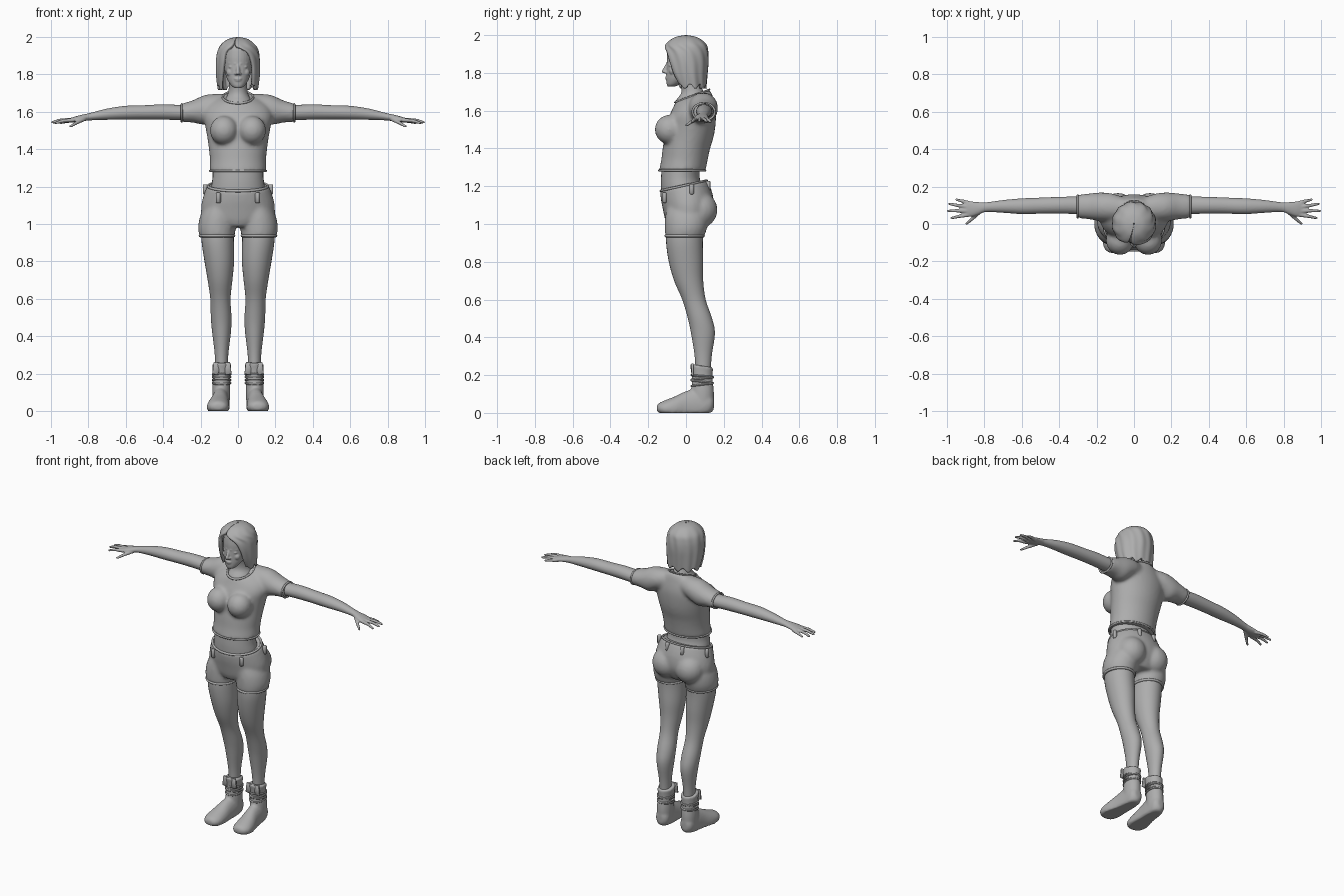
import bpy, bmesh, math
from mathutils import Vector, Matrix

if "Cube" in bpy.data.objects:
    bpy.data.objects.remove(bpy.data.objects["Cube"])

grey = bpy.data.materials.new("clay_grey")
grey.diffuse_color = (0.42, 0.42, 0.42, 1)
grey.use_nodes = True
grey.node_tree.nodes["Principled BSDF"].inputs["Base Color"].default_value = grey.diffuse_color


def ring_point(axis, r, ang, grow=0.0, lift=0.0):
    """Point on an elliptical ring r = (cx, cy, cz, radius_a, radius_b, tilt)."""
    cx, cy, cz, ra, rb, tilt = r
    a = max(ra + grow, 0.001) * math.cos(ang)
    b = max(rb + grow, 0.001) * math.sin(ang)
    if axis == 'z':
        return Vector((cx + a, cy + b, cz + tilt * b + lift))
    if axis == 'x':
        return Vector((cx + lift, cy + a, cz + b))
    return Vector((cx + a, cy + lift, cz + b))


def smooth_rows(rows, steps=4):
    """Catmull-Rom interpolation through a list of equal-length tuples."""
    out = []
    for i in range(len(rows) - 1):
        p = [rows[max(i - 1, 0)], rows[i], rows[i + 1], rows[min(i + 2, len(rows) - 1)]]
        for k in range(steps):
            t = k / steps
            out.append([0.5 * (2 * b + (c - a) * t + (2 * a - 5 * b + 4 * c - d) * t * t
                               + (3 * b - a - 3 * c + d) * t ** 3) for a, b, c, d in zip(*p)])
    return out + [list(rows[-1])]


def bridge(bm, rows, closed=True):
    n = len(rows[0])
    for r0, r1 in zip(rows, rows[1:]):
        for i in range(n if closed else n - 1):
            j = (i + 1) % n
            bm.faces.new((r0[i], r0[j], r1[j], r1[i]))


def loft(bm, rows, axis='z', n=32, floor=None):
    rings = []
    for r in smooth_rows([tuple(r) + (0,) * (6 - len(r)) for r in rows]):
        pts = [ring_point(axis, r, 2 * math.pi * i / n) for i in range(n)]
        if floor is not None:
            for p in pts:
                p.z = max(p.z, floor)
        rings.append([bm.verts.new(p) for p in pts])
    bridge(bm, rings)
    bm.faces.new(rings[0][::-1])
    bm.faces.new(rings[-1])


def band(bm, r, thick, axis='z', n=40, m=8):
    """Rounded cord following an elliptical ring."""
    r = tuple(r) + (0,) * (6 - len(r))
    rows = []
    for k in range(m + 1):
        a = 2 * math.pi * (k % m) / m
        if k == m:
            rows.append(rows[0])
            break
        rows.append([bm.verts.new(ring_point(axis, r, 2 * math.pi * i / n,
                     thick * math.cos(a), thick * math.sin(a))) for i in range(n)])
    bridge(bm, rows)


def blob(bm, c, size):
    bmesh.ops.create_uvsphere(bm, u_segments=20, v_segments=14, radius=1,
                              matrix=Matrix.Translation(c) @ Matrix.Diagonal((*size, 1)))


def limb(bm, p, q, r0, r1):
    """Tapered finger segment with round ends."""
    p, q = Vector(p), Vector(q)
    d = q - p
    m = Matrix.Translation((p + q) / 2) @ d.to_track_quat('Z', 'Y').to_matrix().to_4x4()
    bmesh.ops.create_cone(bm, cap_ends=True, segments=12, radius1=r0, radius2=r1,
                          depth=d.length, matrix=m)
    blob(bm, p, (r0,) * 3)
    blob(bm, q, (r1,) * 3)


def finish(bm, name, mirror=False, voxel=0, smooth=0):
    bmesh.ops.recalc_face_normals(bm, faces=bm.faces)
    me = bpy.data.meshes.new(name)
    bm.to_mesh(me)
    bm.free()
    me.materials.append(grey)
    me.polygons.foreach_set("use_smooth", [True] * len(me.polygons))
    ob = bpy.data.objects.new(name, me)
    bpy.context.collection.objects.link(ob)
    if mirror:
        md = ob.modifiers.new("mirror", 'MIRROR')
        md.use_mirror_merge = False
    if voxel:
        md = ob.modifiers.new("blend", 'REMESH')
        md.mode, md.voxel_size, md.use_smooth_shade = 'VOXEL', voxel, True
    if smooth:
        md = ob.modifiers.new("soften", 'SMOOTH')
        md.factor, md.iterations = 0.5, smooth
    return ob


# head with facial features
bm = bmesh.new()
loft(bm, [(0, -.078, 1.727, .018, .018), (0, -.066, 1.74, .036, .036), (0, -.042, 1.77, .056, .062),
          (0, -.02, 1.80, .067, .084), (0, -.008, 1.85, .076, .094), (0, 0, 1.9, .08, .1),
          (0, 0, 1.95, .07, .085), (0, 0, 1.98, .03, .035)])
limb(bm, (0, -.096, 1.85), (0, -.117, 1.808), .008, .011)        # nose
for s in (-1, 1):
    blob(bm, (s * .011, -.107, 1.803), (.009, .01, .007))        # nostrils
    blob(bm, (s * .033, -.084, 1.84), (.017, .009, .008))        # eyes
    limb(bm, (s * .014, -.097, 1.857), (s * .048, -.079, 1.86), .006, .004)  # brows
    blob(bm, (s * .04, -.07, 1.81), (.022, .02, .022))           # cheeks
blob(bm, (0, -.101, 1.776), (.021, .01, .005))                   # lips
blob(bm, (0, -.099, 1.767), (.018, .01, .006))
finish(bm, "head", voxel=.004, smooth=3)

# neck and upper chest skin
bm = bmesh.new()
loft(bm, [(0, .03, 1.60, .09, .095), (0, .03, 1.65, .078, .085), (0, .035, 1.69, .056, .062),
          (0, .028, 1.73, .049, .053), (0, .015, 1.78, .05, .055), (0, .01, 1.82, .05, .055)])
finish(bm, "neck")

# bobbed hair: shell open around the face; opening and parting vary with height
bm = bmesh.new()
hair = [(2.0, 0, .004, .004, 0, -14), (1.988, 0, .055, .06, 1, -14), (1.955, 0, .095, .104, 6, -14),
        (1.915, 0, .112, .117, 32, -5), (1.86, .002, .118, .118, 41, 0),
        (1.79, .008, .116, .106, 46, 0), (1.728, .02, .108, .088, 50, 0)]
rows, n = [], 72
for z, cy, rx, ry, opening, shift in smooth_rows(hair, 5):
    row = []
    drop = max(0, (1.86 - z) / .13)
    for i in range(n + 1):
        t = i / n
        a = math.radians(-90 + shift + opening + t * (360 - 2 * opening))
        wave = 1 + .018 * math.sin(t * 60) * min(1, (2.0 - z) / .05)
        row.append(bm.verts.new((rx * wave * math.cos(a), cy + ry * wave * math.sin(a),
                                 z + drop * .012 * math.sin(t * 43 + 1))))
    rows.append(row)
bridge(bm, rows, closed=False)
hair_ob = finish(bm, "hair")
md = hair_ob.modifiers.new("thickness", 'SOLIDIFY')
md.thickness, md.offset = .022, -1

# cropped T-shirt: torso, bust and sleeves blended
bm = bmesh.new()
loft(bm, [(0, -.02, 1.28, .152, .124), (0, -.008, 1.34, .15, .123), (0, .002, 1.40, .156, .126),
          (0, .016, 1.46, .164, .13), (0, .026, 1.52, .175, .13), (0, .034, 1.58, .185, .125, .1),
          (0, .038, 1.63, .165, .11, .2), (0, .038, 1.665, .12, .098, .3),
          (0, .033, 1.678, .083, .092, .36)])
for s in (-1, 1):
    blob(bm, (s * .075, -.088, 1.50), (.076, .078, .078))
    sleeve = [(.06, .085, 1.635, .06, .062), (.12, .09, 1.628, .074, .068), (.18, .092, 1.61, .077, .079),
              (.24, .094, 1.602, .069, .06), (.305, .094, 1.594, .062, .049)]
    loft(bm, [(s * r[0],) + r[1:] for r in sleeve], 'x')
finish(bm, "shirt", voxel=.01, smooth=9)

# shirt trims: collar, sleeve hems, bottom hem
bm = bmesh.new()
band(bm, (0, .033, 1.678, .081, .09, .36), .006)
band(bm, (0, -.02, 1.284, .15, .122), .006)
for s in (-1, 1):
    band(bm, (s * .301, .094, 1.594, .059, .046), .006, 'x')
finish(bm, "shirt_hems")

# bare waist
bm = bmesh.new()
loft(bm, [(0, -.02, 1.12, .15, .11), (0, -.025, 1.2, .143, .108), (0, -.03, 1.25, .136, .102),
          (0, -.025, 1.33, .135, .1)])
finish(bm, "waist")

# shorts: hips, seat and leg openings blended
bm = bmesh.new()
loft(bm, [(0, .005, .985, .10, .10), (0, .008, 1.02, .185, .118), (0, .012, 1.08, .198, .135),
          (0, .005, 1.14, .188, .137, .12), (0, -.012, 1.205, .165, .126, .22)])
for s in (-1, 1):
    loft(bm, [(s * .112, -.007, .93, .093, .102), (s * .113, 0, .98, .1, .112),
              (s * .108, .005, 1.04, .095, .115), (s * .095, .01, 1.1, .08, .11)])
    blob(bm, (s * .085, .075, 1.075), (.092, .092, .095))
finish(bm, "shorts", voxel=.01, smooth=6)

# shorts trims: waistband, leg cuffs and belt loops
bm = bmesh.new()
band(bm, (0, -.012, 1.203, .16, .121, .22), .007)
for s in (-1, 1):
    band(bm, (s * .112, -.007, .937, .09, .099), .008)
    for x, y, z in ((.105, -.113, 1.14), (.176, .03, 1.185), (.055, .117, 1.2)):
        yaw = math.atan2(y, s * x)
        bmesh.ops.create_cube(bm, size=1, matrix=Matrix.Translation((s * x, y, z))
                              @ Matrix.Rotation(yaw, 4, 'Z') @ Matrix.Diagonal((.022, .022, .055, 1)))
trim = finish(bm, "shorts_trim")
md = trim.modifiers.new("edge", 'BEVEL')
md.width, md.limit_method, md.angle_limit = .004, 'ANGLE', 1.2

# legs
bm = bmesh.new()
loft(bm, [(.11, -.005, .98, .086, .098), (.108, -.008, .9, .086, .097), (.1, 0, .8, .079, .091),
          (.096, .014, .7, .066, .077), (.094, .042, .6, .054, .062), (.09, .074, .5, .055, .064),
          (.088, .09, .42, .05, .063), (.088, .091, .3, .036, .045), (.088, .09, .18, .032, .038)])
finish(bm, "legs", mirror=True)

# ankle boots: shaft and foot blended
bm = bmesh.new()
loft(bm, [(.09, .088, .04, .046, .058), (.09, .088, .11, .048, .06), (.088, .086, .18, .046, .055),
          (.086, .082, .25, .052, .062, -.15)])
loft(bm, [(.09, .148, .05, .02, .03), (.09, .125, .05, .043, .058), (.092, .06, .04, .047, .09),
          (.097, 0, .03, .05, .085), (.104, -.06, .022, .059, .065), (.107, -.11, .022, .059, .045),
          (.106, -.143, .024, .043, .028), (.105, -.155, .024, .02, .012)], 'y', floor=0)
finish(bm, "boots", mirror=True, voxel=.008, smooth=4)

# wrapped ankle straps and boot flaps
bm = bmesh.new()
for z, tilt in ((.15, .12), (.165, -.12), (.182, .1), (.195, -.08)):
    band(bm, (.088, .086, z, .047, .056, tilt), .006)
for x, lean in ((.055, .12), (.117, -.12)):
    bmesh.ops.create_cube(bm, size=1, matrix=Matrix.Translation((x, .035, .228))
                          @ Matrix.Rotation(lean, 4, 'Y') @ Matrix.Diagonal((.034, .012, .065, 1)))
finish(bm, "boot_straps", mirror=True)
bpy.data.objects["boot_straps"].modifiers.new("edge", 'BEVEL').width = .003

# arms and hands, blended
bm = bmesh.new()
loft(bm, [(.2, .095, 1.6, .05, .045), (.3, .1, 1.596, .047, .041), (.4, .1, 1.599, .045, .041),
          (.5, .098, 1.597, .043, .038), (.6, .095, 1.595, .042, .037), (.7, .094, 1.587, .034, .03),
          (.79, .09, 1.574, .026, .02), (.83, .084, 1.567, .033, .018), (.87, .08, 1.56, .041, .015),
          (.9, .08, 1.554, .038, .011)], 'x')
for base, knuckle, tip in (((.885, .049, 1.555), (.935, .041, 1.552), (.975, .032, 1.54)),
                           ((.895, .07, 1.557), (.95, .071, 1.555), (.994, .07, 1.544)),
                           ((.89, .091, 1.556), (.945, .1, 1.554), (.988, .108, 1.543)),
                           ((.875, .11, 1.553), (.915, .122, 1.549), (.95, .13, 1.54)),
                           ((.825, .065, 1.56), (.865, .028, 1.54), (.895, .002, 1.522))):
    limb(bm, base, knuckle, .0115, .0095)
    limb(bm, knuckle, tip, .0095, .007)
finish(bm, "arms", mirror=True, voxel=.005, smooth=3)
